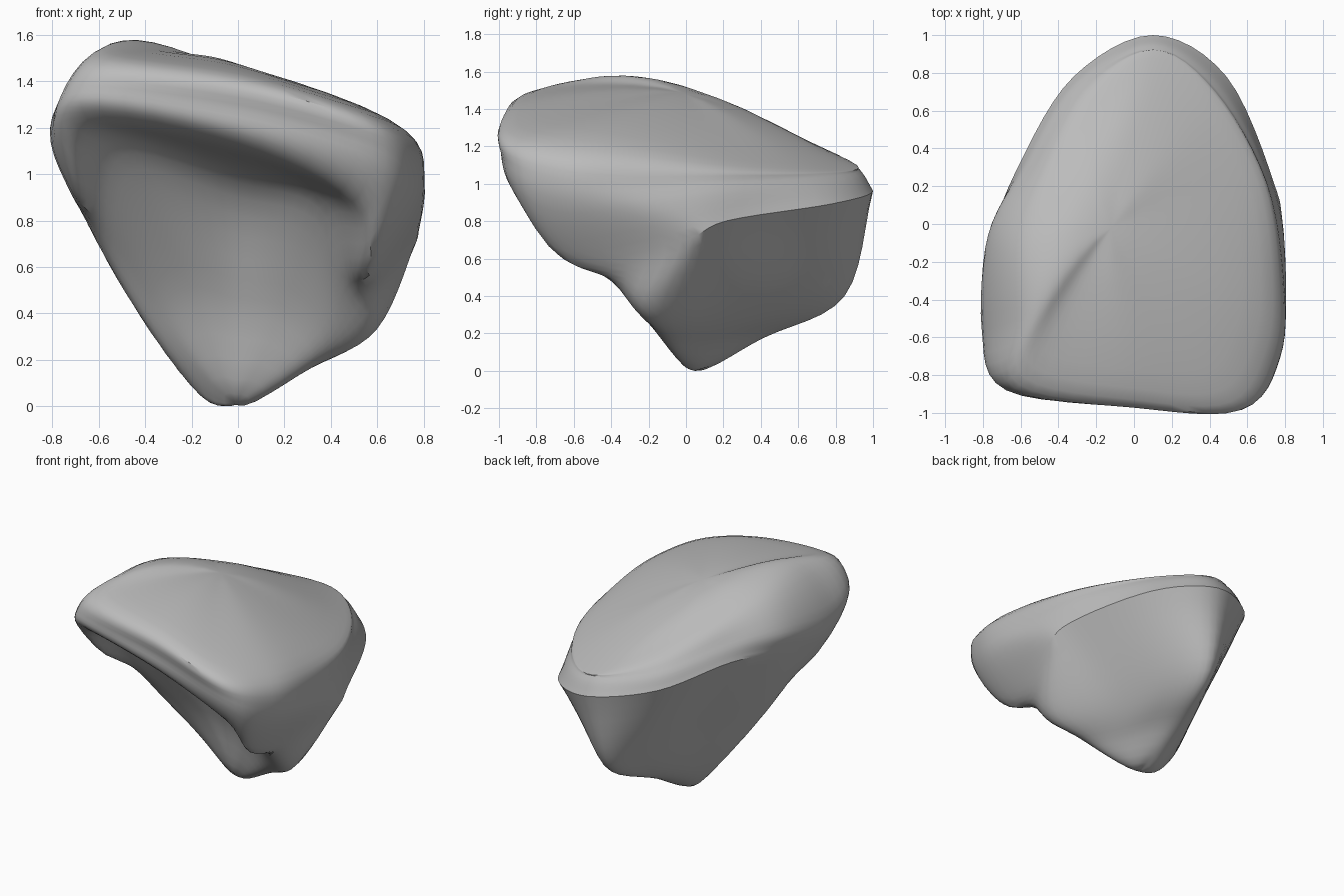
import bpy
import bmesh
from mathutils import Vector

if "Cube" in bpy.data.objects:
    bpy.data.objects.remove(bpy.data.objects["Cube"], do_unlink=True)

COLUMNS = 12      # guide columns, counter-clockwise from the front middle
STEPS = 6         # spline steps between neighbouring guides


def loop(xs, ys, zs):
    """Guide loop from matching x, y and z lists."""
    return [Vector(point) for point in zip(xs, ys, zs)]


def spline(before, start, end, after, t):
    """Catmull-Rom point between start and end."""
    a = 2 * start
    b = end - before
    c = 2 * before - 5 * start + 4 * end - after
    d = 3 * start - before - 3 * end + after
    return (a + b * t + c * t ** 2 + d * t ** 3) / 2


def refine(guides):
    """Round off a closed guide loop."""
    count = len(guides)
    return [spline(guides[i - 1], guides[i], guides[(i + 1) % count],
                   guides[(i + 2) % count], step / STEPS)
            for i in range(count) for step in range(STEPS)]


# Guide loops from the domed top down to the lower tip
top_pole = Vector((-.12, -.02, 1.475))
tip = Vector((-.01, .01, 0))

dome = loop([0, .46, .64, .67, .6, .38, .08, -.22, -.43, -.54, -.55, -.53],
            [-.87, -.88, -.6, -.25, .2, .6, .82, .6, .25, -.1, -.46, -.76],
            [1.42, 1.29, 1.23, 1.18, 1.12, 1.1, 1.12, 1.24, 1.38, 1.5, 1.55, 1.5])

outline = loop([0, .58, .77, .8, .71, .43, .1, -.29, -.55, -.75, -.8, -.67],
               [-.96, -.97, -.71, -.3, .22, .72, .93, .73, .32, -.05, -.55, -.88],
               [1.26, 1.1, .97, .95, .99, 1.02, 1.06, 1.13, 1.24, 1.28, 1.22, 1.34])

rim = loop([0, .51, .59, .76, .74, .49, .1, -.32, -.6, -.75, -.72, -.64],
           [-.88, -.86, -.62, -.03, .22, .78, 1, .78, .33, -.08, -.5, -.8],
           [1.11, .88, .58, .68, .79, .88, .95, 1.02, 1.13, 1.09, .92, 1.21])

hollow = loop([0, .35, .47, .6, .39, .22, .05, -.12, -.34, -.55, -.57, -.49],
              [-.38, -.52, -.41, -.19, .23, .62, .85, .69, .36, -.1, -.33, -.52],
              [.95, .84, .5, .32, .36, .39, .39, .46, .6, .6, .75, 1.07])

foot = loop([0, .2, .36, .33, .22, .11, 0, -.1, -.2, -.28, -.33, -.2],
            [-.13, -.2, -.22, -.1, .1, .3, .42, .32, .14, .02, -.1, -.15],
            [.45, .42, .28, .16, .15, .17, .17, .13, .1, .18, .4, .5])

guides = [refine(ring) for ring in (dome, outline, rim, hollow, foot)]
count = COLUMNS * STEPS
RIM_ROW = 3       # row of the rim in each column, counting the top pole


def column_points(index):
    """Points down one column, creased at the rim towards the back."""
    opposite = (index + count // 2) % count
    rows = [top_pole] + [ring[index] for ring in guides] + [tip]
    rows = [guides[0][opposite]] + rows + [guides[-1][opposite]]
    crease = min(1, max(0, rows[RIM_ROW + 1].y * 4 + .5))
    points = []
    for row in range(1, len(rows) - 2):
        before, start, end, after = rows[row - 1:row + 3]
        if row == RIM_ROW:
            after = after.lerp(2 * end - start, crease)
        if row == RIM_ROW + 1:
            before = before.lerp(2 * start - end, crease)
        points += [spline(before, start, end, after, step / STEPS)
                   for step in range(STEPS)]
    return points[1:]


# Skin the columns into one closed body
bm = bmesh.new()
columns = [[bm.verts.new(point) for point in column_points(i)]
           for i in range(count)]
top_vert = bm.verts.new(top_pole)
tip_vert = bm.verts.new(tip)
for i, left in enumerate(columns):
    right = columns[(i + 1) % count]
    bm.faces.new((top_vert, left[0], right[0]))
    bm.faces.new((tip_vert, right[-1], left[-1]))
    for j in range(len(left) - 1):
        bm.faces.new((left[j], left[j + 1], right[j + 1], right[j]))
bmesh.ops.recalc_face_normals(bm, faces=bm.faces)

# Rest the body on the ground
lowest = min(vert.co.z for vert in bm.verts)
bmesh.ops.translate(bm, verts=bm.verts, vec=(0, 0, -lowest))

mesh = bpy.data.meshes.new("hollowed_stone")
bm.to_mesh(mesh)
bm.free()
stone = bpy.data.objects.new("hollowed_stone", mesh)
bpy.context.collection.objects.link(stone)

# Plain grey surface
grey = bpy.data.materials.new("stone_grey")
grey.use_nodes = True
colour = (.5, .5, .5, 1)
grey.diffuse_color = colour
for node in grey.node_tree.nodes:
    if node.type == "BSDF_PRINCIPLED":
        node.inputs["Base Color"].default_value = colour
mesh.materials.append(grey)

# Smooth shading with a sharp back crease
bpy.ops.object.select_all(action="DESELECT")
stone.select_set(True)
bpy.context.view_layer.objects.active = stone
bpy.ops.object.shade_smooth_by_angle(angle=.6)
